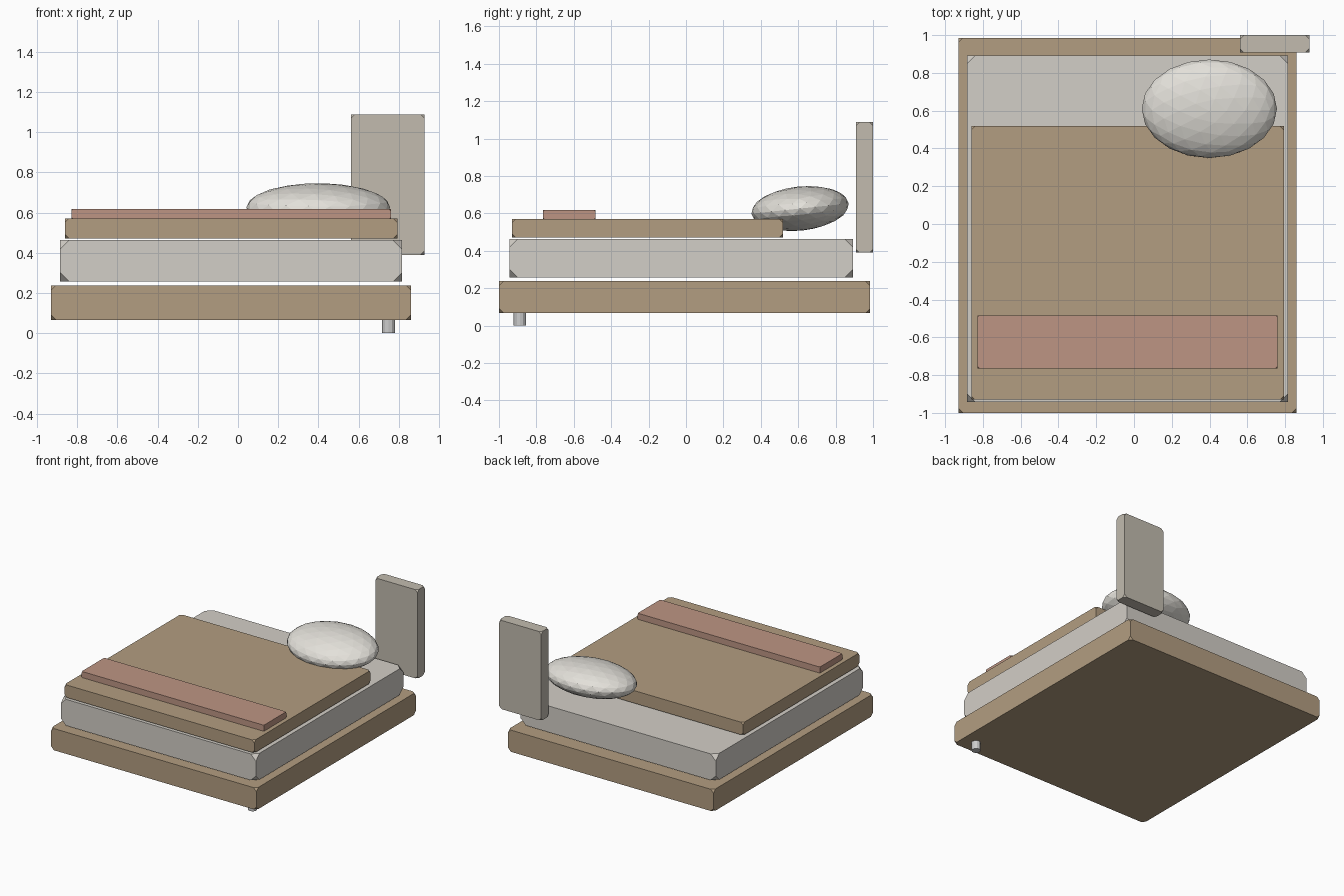
import bpy, bmesh
from math import radians

if "Cube" in bpy.data.objects:
    bpy.data.objects.remove(bpy.data.objects["Cube"])


def material(name, rgb):
    m = bpy.data.materials.new(name)
    m.diffuse_color = (*rgb, 1)
    m.use_nodes = True
    m.node_tree.nodes["Principled BSDF"].inputs["Base Color"].default_value = m.diffuse_color
    return m


TAN = material("tan", (0.45, 0.34, 0.22))
LINEN = material("linen", (0.65, 0.62, 0.57))
ROSE = material("rose", (0.51, 0.30, 0.23))
PANEL = material("panel", (0.54, 0.50, 0.43))
WHITE = material("white", (0.77, 0.75, 0.70))


def finish(name, bm, mat=None):
    me = bpy.data.meshes.new(name)
    bm.to_mesh(me)
    bm.free()
    ob = bpy.data.objects.new(name, me)
    bpy.context.collection.objects.link(ob)
    if mat:
        me.materials.append(mat)
    return ob


def slab(name, xs, ys, zs, cut, mat):
    """Box given by its ranges, with its eight corners clipped off."""
    bm = bmesh.new()
    bmesh.ops.create_cube(bm, size=1)
    for v in bm.verts:
        for i, (lo, hi) in enumerate((xs, ys, zs)):
            v.co[i] = hi if v.co[i] > 0 else lo
    bmesh.ops.bevel(bm, geom=bm.verts[:], offset=cut, segments=1,
                    profile=0.5, affect='VERTICES')
    return finish(name, bm, mat)


# Stacked bed layers
slab("bed_base", (-0.93, 0.861), (-1.0, 0.985), (0.067, 0.238), 0.025, TAN)
slab("mattress", (-0.885, 0.816), (-0.943, 0.893), (0.257, 0.464), 0.045, LINEN)
slab("duvet", (-0.861, 0.793), (-0.93, 0.518), (0.472, 0.571), 0.02, TAN)
slab("throw_blanket", (-0.828, 0.76), (-0.764, -0.484), (0.567, 0.619), 0.01, ROSE)

# Headboard panel at the back right
slab("headboard_panel", (0.562, 0.928), (0.908, 1.0), (0.39, 1.089), 0.02, PANEL)

# Pillow, a tilted flattened ball
bm = bmesh.new()
bmesh.ops.create_icosphere(bm, subdivisions=3, radius=1)
pillow = finish("pillow", bm, WHITE)
pillow.scale = (0.358, 0.262, 0.118)
pillow.rotation_euler = (radians(6), 0, 0)
pillow.location = (0.399, 0.61, 0.626)

# Short leg under the front right corner
bm = bmesh.new()
bmesh.ops.create_cone(bm, cap_ends=True, segments=12, radius1=0.033,
                      radius2=0.033, depth=0.075)
leg = finish("leg", bm)
leg.location = (0.749, -0.888, 0.0375)
